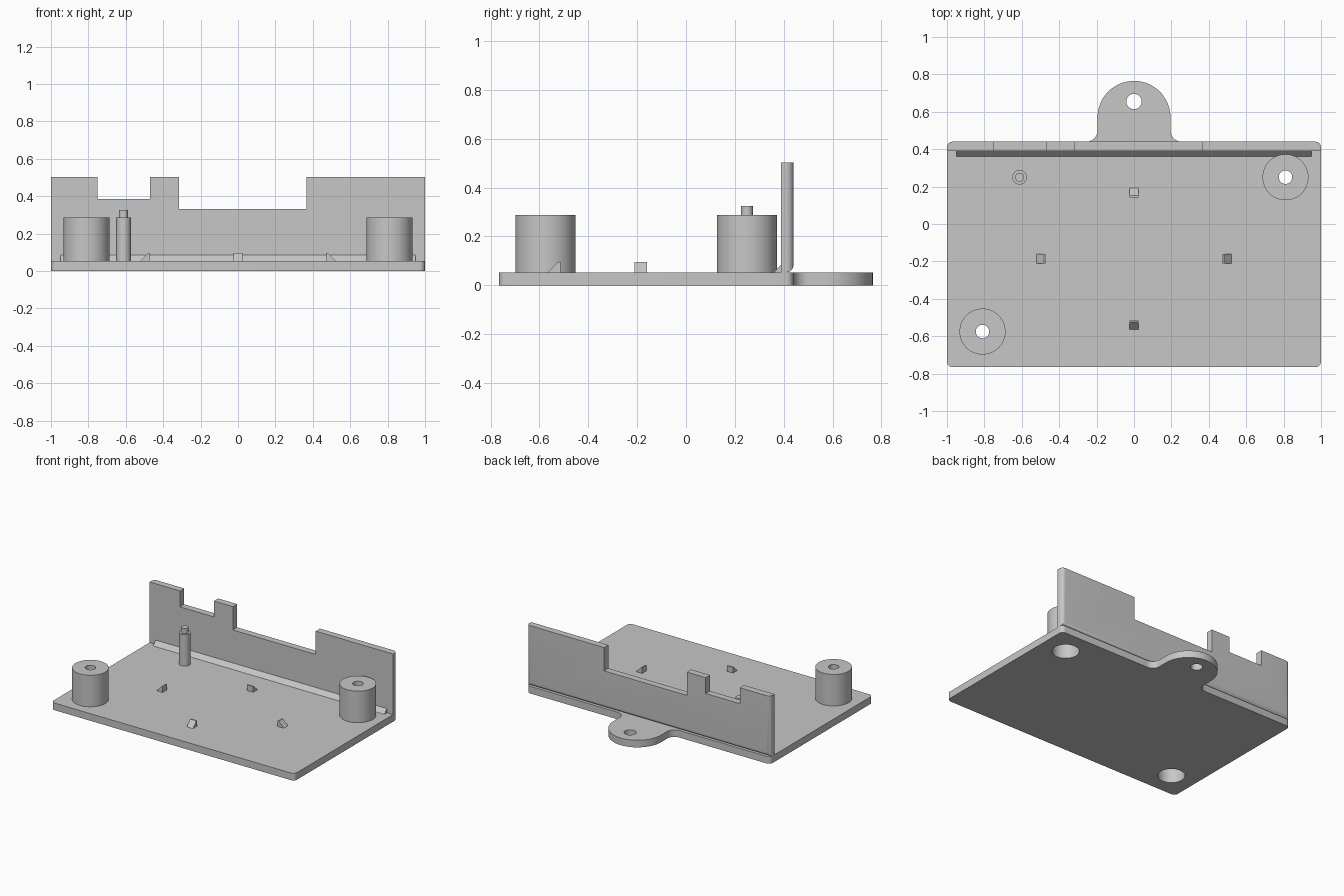
import bpy, bmesh, math
from mathutils import Matrix

cube = bpy.data.objects.get("Cube")
if cube:
    bpy.data.objects.remove(cube, do_unlink=True)

grey = bpy.data.materials.new("plain grey")
grey.use_nodes = True
GREY = (0.57, 0.57, 0.57, 1)
grey.diffuse_color = GREY
grey.node_tree.nodes["Principled BSDF"].inputs["Base Color"].default_value = GREY

T = 0.053          # plate thickness
BACK = 0.44        # back of plate and wall
FRONT = -0.765
WALL_Y = 0.39
POSTS = [(0.81, 0.25), (-0.81, -0.575)]


def finish(name, bm):
    bmesh.ops.recalc_face_normals(bm, faces=bm.faces)
    me = bpy.data.meshes.new(name)
    bm.to_mesh(me)
    bm.free()
    me.materials.append(grey)
    ob = bpy.data.objects.new(name, me)
    bpy.context.collection.objects.link(ob)
    return ob


def activate(ob):
    bpy.ops.object.select_all(action='DESELECT')
    ob.select_set(True)
    bpy.context.view_layer.objects.active = ob


def smooth(ob):
    activate(ob)
    bpy.ops.object.shade_smooth_by_angle(angle=math.radians(30))


def prism(points, offset):
    """Extrude a closed 3D outline along an offset."""
    bm = bmesh.new()
    face = bm.faces.new([bm.verts.new(p) for p in points])
    ext = bmesh.ops.extrude_face_region(bm, geom=[face], use_keep_orig=True)
    verts = [v for v in ext["geom"] if isinstance(v, bmesh.types.BMVert)]
    bmesh.ops.translate(bm, verts=verts, vec=offset)
    return bm


def arc(cx, cy, r, start, end, n):
    angles = [math.radians(start + (end - start) * i / n) for i in range(n + 1)]
    return [(cx + r * math.cos(a), cy + r * math.sin(a)) for a in angles]


def lathe(name, profile, x, y, closed=False, steps=64):
    """Revolve an (r, z) profile around a vertical axis."""
    bm = bmesh.new()
    vs = [bm.verts.new((r, 0, z)) for r, z in profile]
    edges = [bm.edges.new(p) for p in zip(vs, vs[1:])]
    if closed:
        edges.append(bm.edges.new((vs[-1], vs[0])))
    bmesh.ops.spin(bm, geom=vs + edges, axis=(0, 0, 1), cent=(0, 0, 0),
                   angle=2 * math.pi, steps=steps, use_duplicate=False)
    bmesh.ops.remove_doubles(bm, verts=bm.verts, dist=1e-5)
    ob = finish(name, bm)
    ob.location = (x, y, 0)
    smooth(ob)
    return ob


# Base plate with rounded corners and a hanging tab at the back
R = 0.03
outline = arc(-1 + R, FRONT + R, R, 180, 270, 8) + arc(1 - R, FRONT + R, R, 270, 360, 8)
outline += arc(1 - R, BACK - R, R, 0, 90, 8)
outline += arc(0.255, 0.5, 0.06, 270, 180, 10)
outline += arc(0, 0.57, 0.195, 0, 180, 40)
outline += arc(-0.255, 0.5, 0.06, 0, -90, 10)
outline += arc(-1 + R, BACK - R, R, 90, 180, 8)
plate = finish("base_plate", prism([(x, y, 0) for x, y in outline], (0, 0, T)))

# Holes through the plate under the posts and in the tab
bm = bmesh.new()
for x, y, r in [(*p, 0.092) for p in POSTS] + [(0, 0.655, 0.041)]:
    bmesh.ops.create_cone(bm, cap_ends=True, segments=64, radius1=r, radius2=r,
                          depth=0.4, matrix=Matrix.Translation((x, y, 0)))
cutter = finish("hole_cutter", bm)
cutter.hide_render = True
mod = plate.modifiers.new("holes", 'BOOLEAN')
mod.operation = 'DIFFERENCE'
mod.solver = 'EXACT'
mod.object = cutter
activate(plate)
bpy.ops.object.modifier_apply(modifier=mod.name)
bpy.data.objects.remove(cutter, do_unlink=True)
smooth(plate)

# Back wall with two notches in its top edge
TOP, MID, LOW = 0.503, 0.385, 0.33
wall_profile = [(-1, T), (1, T), (1, TOP), (0.365, TOP), (0.365, LOW),
                (-0.315, LOW), (-0.315, TOP), (-0.47, TOP), (-0.47, MID),
                (-0.75, MID), (-0.75, TOP), (-1, TOP)]
bm = prism([(x, WALL_Y, z) for x, z in wall_profile], (0, BACK - WALL_Y, 0))
corners = [e for e in bm.edges if all(abs(v.co.x) > 0.99 and v.co.y > BACK - 0.01
                                      for v in e.verts)]
bmesh.ops.bevel(bm, geom=corners, offset=R, segments=8, affect='EDGES', profile=0.5)
smooth(finish("back_wall", bm))

# Sloped fillet strip along the foot of the wall
strip = [(WALL_Y - 0.03, T), (WALL_Y, T), (WALL_Y, T + 0.032)]
finish("wall_strip", prism([(-0.95, y, z) for y, z in strip], (1.9, 0, 0)))

# Hollow mounting posts with a screw hole and a wide bore below
for side, (x, y) in zip(("left", "right"), POSTS):
    lathe(side + "_post", [(0.123, T), (0.123, 0.287), (0.036, 0.287), (0.036, 0.235),
                           (0.092, 0.235), (0.092, T)], x, y, closed=True)

# Stepped locating pin
lathe("locating_pin", [(0, T), (0.039, T), (0.039, 0.287), (0.024, 0.287),
                       (0.024, 0.325), (0, 0.325)], -0.612, 0.25, steps=40)

# Four small wedges around a centre, each sloping outwards
wedge = [(-0.025, T), (0.025, T), (-0.015, T + 0.042), (-0.025, T + 0.042)]
wedge = [wedge[i] for i in (0, 1, 2, 3)]
for name, x, y, turn in [("left", 0.497, -0.185, 0), ("back", 0, 0.167, 90),
                         ("right", -0.497, -0.185, 180), ("front", 0, -0.54, 270)]:
    ob = finish(name + "_wedge", prism([(u, -0.025, z) for u, z in wedge], (0, 0.05, 0)))
    ob.location = (x, y, 0)
    ob.rotation_euler.z = math.radians(turn)
